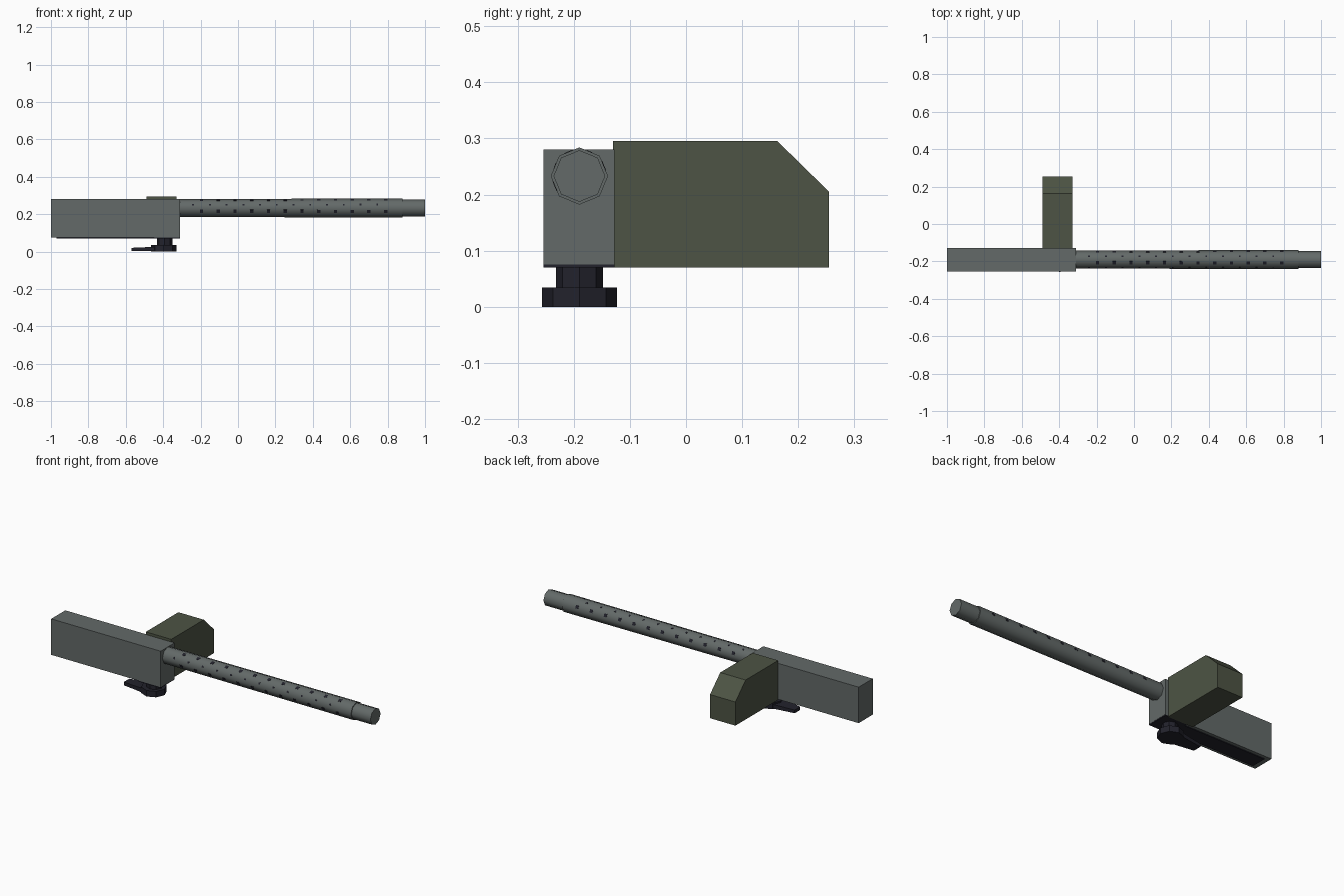
import bpy, bmesh, math
from mathutils import Matrix, Vector

if "Cube" in bpy.data.objects:
    bpy.data.objects.remove(bpy.data.objects["Cube"])

def material(name, rgb):
    m = bpy.data.materials.new(name)
    m.diffuse_color = (*rgb, 1)
    m.use_nodes = True
    m.node_tree.nodes["Principled BSDF"].inputs["Base Color"].default_value = m.diffuse_color
    return m

STEEL = material("grey steel", (0.125, 0.143, 0.139))
GREEN = material("olive green", (0.075, 0.088, 0.058))
DARK = material("dark metal", (0.016, 0.016, 0.025))

CY, CZ = -0.19, 0.233   # barrel axis

def finish(name, bm, mat):
    bmesh.ops.recalc_face_normals(bm, faces=bm.faces)
    me = bpy.data.meshes.new(name)
    bm.to_mesh(me)
    bm.free()
    me.materials.append(mat)
    ob = bpy.data.objects.new(name, me)
    bpy.context.collection.objects.link(ob)
    return ob

def prism(name, pts, offset, mat):
    """Extrude a closed outline along the offset vector."""
    bm = bmesh.new()
    f = bm.faces.new([bm.verts.new(p) for p in pts])
    new = bmesh.ops.extrude_face_region(bm, geom=[f])["geom"]
    verts = [v for v in new if isinstance(v, bmesh.types.BMVert)]
    bmesh.ops.translate(bm, verts=verts, vec=Vector(offset))
    return finish(name, bm, mat)

def box(name, x0, x1, y0, y1, z0, z1, mat):
    pts = [(x0, y0, z0), (x1, y0, z0), (x1, y1, z0), (x0, y1, z0)]
    return prism(name, pts, (0, 0, z1 - z0), mat)

def disc(name, x, y, r, z0, z1, mat):
    pts = [(x + r * math.cos(i * math.pi / 4), y + r * math.sin(i * math.pi / 4), z0) for i in range(8)]
    return prism(name, pts, (0, 0, z1 - z0), mat)

def tube(name, x0, x1, r0, r1, mat):
    """Octagonal rod along x with a corner on top."""
    bm = bmesh.new()
    m = Matrix.Translation(((x0 + x1) / 2, CY, CZ)) @ Matrix.Rotation(math.pi / 2, 4, 'Y')
    bmesh.ops.create_cone(bm, cap_ends=True, segments=8, radius1=r0, radius2=r1, depth=x1 - x0, matrix=m)
    ob = finish(name, bm, mat)
    bpy.context.view_layer.objects.active = ob
    ob.select_set(True)
    bpy.ops.object.shade_smooth_by_angle(angle=math.radians(60))
    ob.select_set(False)
    return ob

# receiver and its underside plates
box("receiver", -1, -0.31, -0.254, -0.127, 0.075, 0.28, STEEL)
box("underside_plate", -0.45, -0.311, -0.254, -0.127, 0.07, 0.075, DARK)
box("underside_rail", -0.97, -0.45, -0.235, -0.146, 0.071, 0.075, DARK)

# ammunition box with a sloped outer corner
profile = [(-0.13, 0.07), (0.255, 0.07), (0.255, 0.205), (0.163, 0.295), (-0.13, 0.295)]
prism("ammo_box", [(-0.49, y, z) for y, z in profile], (0.16, 0, 0), GREEN)

# barrel jacket and muzzle
R0, R1, X0, X1 = 0.048, 0.051, -0.31, 0.88
tube("barrel_jacket", X0, X1, R0, R1, STEEL)
tube("muzzle", X1, 1.0, 0.046, 0.046, STEEL)

# staggered vent holes on the jacket flats
bm = bmesh.new()
for k in range(-1, 4):
    a = math.radians(22.5 + 45 * k)
    big = k % 2 == 1
    size = 0.018 if big else 0.010
    for i in range(12):
        x = (-0.195 if big else -0.24) + 0.0895 * i
        r = (R0 + (R1 - R0) * (x - X0) / (X1 - X0)) * math.cos(math.pi / 8)
        m = (Matrix.Translation((x, CY - r * math.cos(a), CZ + r * math.sin(a)))
             @ Matrix.Rotation(-a, 4, 'X') @ Matrix.Diagonal((size, 0.002, size, 1)))
        bmesh.ops.create_cube(bm, size=1, matrix=m)
finish("vent_holes", bm, DARK)

# swivel mount: neck, base disc and tapered lever
disc("mount_neck", -0.392, CY, 0.042, 0.034, 0.071, DARK)
disc("mount_base", -0.397, CY, 0.067, 0, 0.034, DARK)
lever = [(-0.40, -0.05), (-0.50, -0.035), (-0.57, -0.025), (-0.57, 0.025), (-0.50, 0.035), (-0.40, 0.05)]
ob = prism("mount_lever", [(x, CY + y, 0.002) for x, y in lever], (0, 0, 0.026), DARK)
for v in ob.data.vertices:   # thin the lever toward its tip
    if v.co.z > 0.02 and v.co.x < -0.45:
        v.co.z = 0.020 if v.co.x < -0.55 else 0.023
